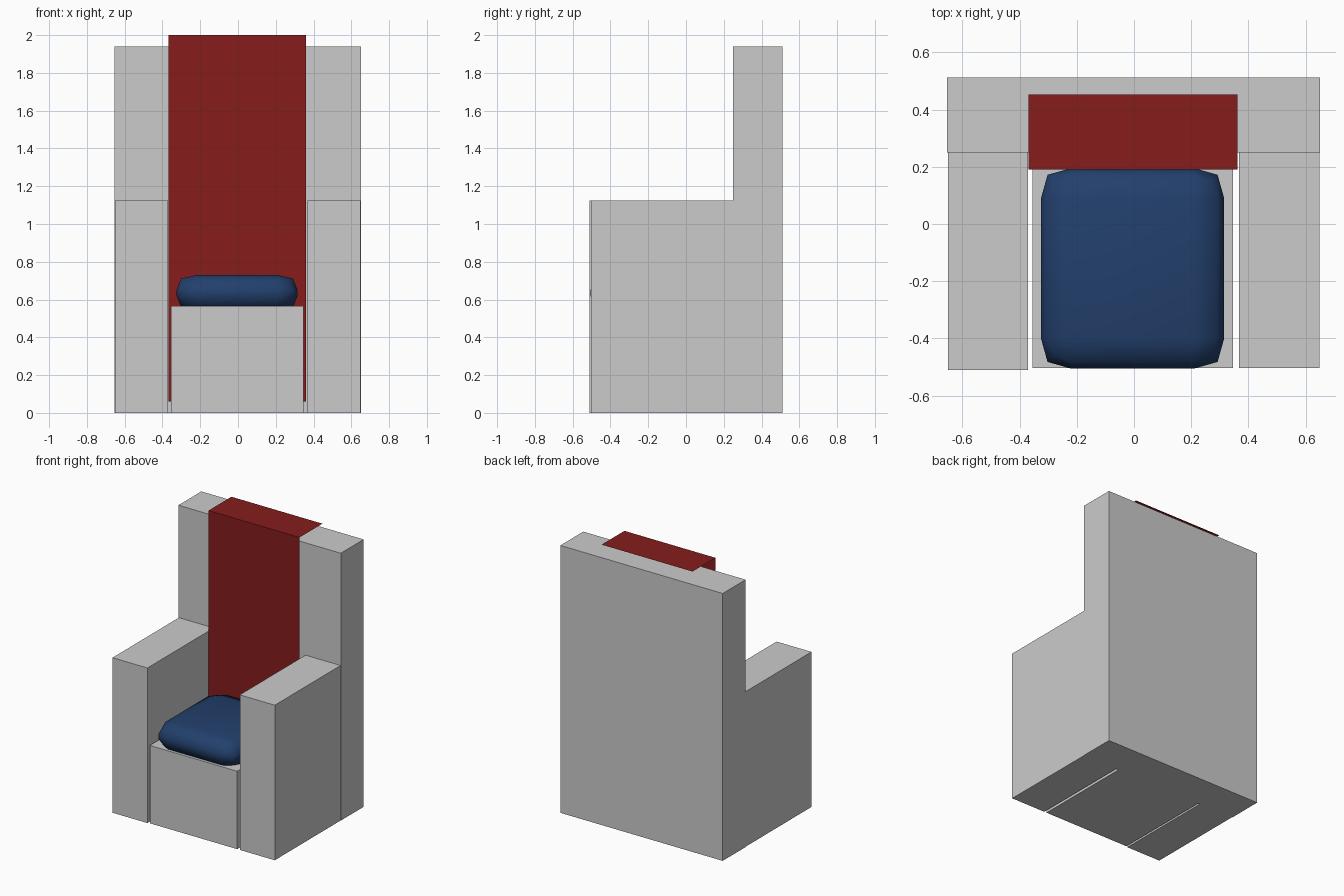
import bpy, bmesh

if "Cube" in bpy.data.objects:
    bpy.data.objects.remove(bpy.data.objects["Cube"])


def material(name, rgb):
    m = bpy.data.materials.new(name)
    m.diffuse_color = (*rgb, 1)
    m.use_nodes = True
    m.node_tree.nodes["Principled BSDF"].inputs["Base Color"].default_value = m.diffuse_color
    return m


def add_object(name, bm, mat=None):
    mesh = bpy.data.meshes.new(name)
    bm.to_mesh(mesh)
    bm.free()
    ob = bpy.data.objects.new(name, mesh)
    bpy.context.collection.objects.link(ob)
    if mat:
        mesh.materials.append(mat)
    return ob


def box(name, x, y, z):
    bm = bmesh.new()
    bmesh.ops.create_cube(bm, size=1)
    for v in bm.verts:
        v.co = [r[0] if c < 0 else r[1] for c, r in zip(v.co, (x, y, z))]
    return add_object(name, bm)


# Grey frame: backrest, two arms and seat block
box("backrest", (-0.653, 0.65), (0.25, 0.512), (0, 1.94))
box("left_arm", (-0.65, -0.37), (-0.51, 0.25), (0, 1.125))
box("right_arm", (0.367, 0.648), (-0.504, 0.25), (0, 1.125))
box("seat", (-0.355, 0.346), (-0.504, 0.25), (0, 0.565))

# Red cloth: a thin sheet hanging down the front and folded over the top
bm = bmesh.new()
rows = [[bm.verts.new((x, y, z)) for x in (-0.369, 0.361)]
        for y, z in ((0.19, 0.06), (0.19, 2.0), (0.452, 2.0))]
for a, b in zip(rows, rows[1:]):
    bm.faces.new((a[0], a[1], b[1], b[0]))
add_object("back_cloth", bm, material("red_cloth", (0.24, 0.012, 0.012)))

# Blue cushion: gridded box whose edges and corners are pulled inwards
centre = (-0.005, -0.155, 0.635)
inner = (0.215, 0.245, 0.016)
# outer distance per axis for face, edge and corner vertices
outer = {1: (0.32, 0.35, 0.095), 2: (0.297, 0.327, 0.075), 3: (0.272, 0.303, 0.066)}
bm = bmesh.new()
bmesh.ops.create_cube(bm, size=2)
bmesh.ops.subdivide_edges(bm, edges=bm.edges[:], cuts=2, use_grid_fill=True)
for v in bm.verts:
    n = sum(abs(c) > 0.9 for c in v.co)
    v.co = [centre[i] + (1 if c > 0 else -1) * (outer[n][i] if abs(c) > 0.9 else inner[i])
            for i, c in enumerate(v.co)]
for f in bm.faces:
    f.smooth = True
add_object("cushion", bm, material("blue_cushion", (0.016, 0.05, 0.15)))
